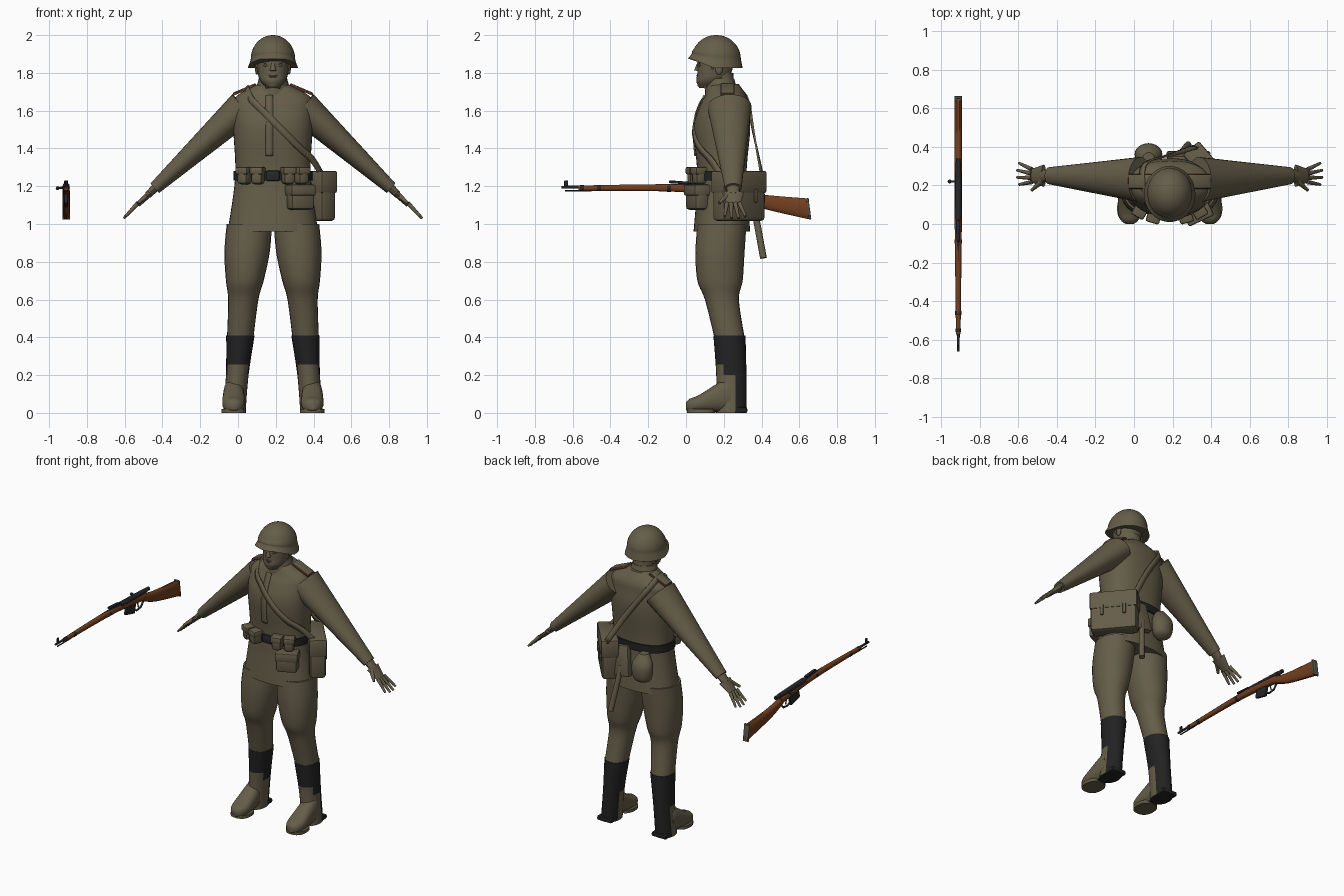
import bpy, bmesh, math
from mathutils import Vector, Matrix, Euler

cube = bpy.data.objects.get("Cube")
if cube:
    bpy.data.objects.remove(cube)

CENTRE = 0.185       # centre line of the figure
RIFLE = -0.91        # centre line of the rifle
ROUNDNESS = 0.85     # superellipse power of the tunic
X, Y, Z = Vector((1, 0, 0)), Vector((0, 1, 0)), Vector((0, 0, 1))
parts = []


def material(name, red, green, blue):
    mat = bpy.data.materials.new(name)
    mat.use_nodes = True
    colour = (red, green, blue, 1)
    mat.diffuse_color = colour
    mat.node_tree.nodes["Principled BSDF"].inputs["Base Color"].default_value = colour
    return mat


OLIVE = material("olive cloth", 0.13, 0.11, 0.066)
BLACK = material("black leather", 0.016, 0.016, 0.017)
WOOD = material("brown wood", 0.17, 0.05, 0.014)
STEEL = material("dark steel", 0.02, 0.02, 0.023)
RED = material("red piping", 0.16, 0.04, 0.02)
GREY = material("worn butt plate", 0.1, 0.09, 0.07)


def finish(name, bm, mat):
    bmesh.ops.recalc_face_normals(bm, faces=bm.faces)
    mesh = bpy.data.meshes.new(name)
    bm.to_mesh(mesh)
    bm.free()
    mesh.materials.append(mat)
    ob = bpy.data.objects.new(name, mesh)
    bpy.context.collection.objects.link(ob)
    parts.append(ob)
    return ob


def smooth_path(rows, steps):
    """Catmull-Rom curve through rows of numbers."""
    last = len(rows) - 1
    result = []
    for i in range(last):
        before, start, end, after = (Vector(rows[min(max(j, 0), last)]) for j in range(i - 1, i + 3))
        for step in range(steps):
            t = step / steps
            leave, arrive = (end - before) / 2, (after - start) / 2
            bend = start.lerp(end, t * t * (3 - 2 * t))
            result.append(bend + leave * t * (1 - t) ** 2 - arrive * t * t * (1 - t))
    return result + [Vector(rows[last])]


def skin(name, rings, mat, u, v, sides, power=1.0):
    """Closed skin over superellipse rings, each a centre and two radii."""
    bm = bmesh.new()
    loops = []
    for centre, wide, deep in rings:
        loop = []
        for i in range(sides):
            angle = math.tau * i / sides
            c, s = (math.copysign(abs(w) ** power, w) for w in (math.cos(angle), math.sin(angle)))
            loop.append(bm.verts.new(centre + u * wide * c + v * deep * s))
        loops.append(loop)
    for lower, upper in zip(loops, loops[1:]):
        for i in range(sides):
            bm.faces.new((lower[i], lower[i - 1], upper[i - 1], upper[i]))
    bm.faces.new(loops[0])
    bm.faces.new(loops[-1])
    return finish(name, bm, mat)


def loft(name, rows, mat=OLIVE, x=CENTRE, lean=0.0, v=Y, sides=24, power=ROUNDNESS, steps=5):
    """Rows of y, z, half width and half depth; lean shifts x with height."""
    rings = [(Vector((x + lean * z, y, z)), wide, deep) for y, z, wide, deep in smooth_path(rows, steps)]
    return skin(name, rings, mat, X, v, sides, power)


def rod(name, start, end, r_start, r_end, mat=OLIVE, flat=1.0, sides=12):
    start, end = Vector(start), Vector(end)
    along = (end - start).normalized()
    v = X if abs(along.y) > 0.9 else Y
    v = (v - along * v.dot(along)).normalized()
    rings = [(start, r_start, r_start * flat), (end, r_end, r_end * flat)]
    return skin(name, rings, mat, v.cross(along), v, sides)


def box(name, centre, size, mat=OLIVE, tilt=0, turn=0, pitch=0, bevel=0.01):
    bm = bmesh.new()
    rotation = Euler([math.radians(a) for a in (pitch, tilt, turn)]).to_matrix().to_4x4()
    bmesh.ops.create_cube(bm, size=1, matrix=Matrix.Translation(centre) @ rotation @ Matrix.Diagonal((*size, 1)))
    bmesh.ops.bevel(bm, geom=bm.edges[:], offset=min(bevel, min(size) / 3), segments=2, affect='EDGES', profile=0.5)
    return finish(name, bm, mat)


def pouch(name, centre, size, turn):
    """Bag body with a slightly larger flap over its upper half."""
    width, depth, height = size
    box(name, centre, size, turn=turn, bevel=0.02)
    flap = Vector(centre) + Z * height * 0.3
    box(name + "_flap", flap, (width + 0.008, depth + 0.01, height * 0.45), turn=turn)


def ball(name, centre, size, mat=OLIVE):
    bm = bmesh.new()
    matrix = Matrix.Translation(centre) @ Matrix.Diagonal((*size, 1))
    bmesh.ops.create_uvsphere(bm, u_segments=20, v_segments=12, radius=1, matrix=matrix)
    return finish(name, bm, mat)


def ribbon(name, points, width):
    """Strap lying flat on the body along a path."""
    bm = bmesh.new()
    path = smooth_path(points, 4)
    pairs = []
    for i, point in enumerate(path):
        tangent = path[min(i + 1, len(path) - 1)] - path[max(i - 1, 0)]
        outward = point - Vector((CENTRE, 0.2, 1.5))
        outward.z /= 2
        side = tangent.cross(outward).normalized() * width / 2
        pairs.append((bm.verts.new(point - side), bm.verts.new(point + side)))
    for a, b in zip(pairs, pairs[1:]):
        bm.faces.new((a[0], a[1], b[1], b[0]))
    solid = finish(name, bm, OLIVE).modifiers.new("thickness", 'SOLIDIFY')
    solid.thickness, solid.offset = 0.01, 0


def mirror(first):
    """Copy every part made since index first to the other side of the figure."""
    for ob in parts[first:]:
        mesh = ob.data.copy()
        mesh.transform(Matrix.Translation(X * CENTRE * 2) @ Matrix.Scale(-1, 4, X))
        mesh.flip_normals()
        twin = bpy.data.objects.new("left_" + ob.name, mesh)
        ob.name = "right_" + ob.name
        bpy.context.collection.objects.link(twin)
        parts.append(twin)


# Tunic
TUNIC = [(0.19, 0.96, 0.24, 0.15), (0.19, 1.25, 0.2, 0.13), (0.19, 1.5, 0.21, 0.15), (0.2, 1.62, 0.21, 0.13),
         (0.21, 1.68, 0.19, 0.11), (0.2, 1.74, 0.08, 0.08)]
loft("tunic", TUNIC, sides=40)


def chest(x, z, lift=0.0):
    """Point on the front of the tunic, lifted off the cloth."""
    for low, high in zip(TUNIC, TUNIC[1:]):
        if low[1] <= z <= high[1]:
            y, z, wide, deep = Vector(low).lerp(Vector(high), (z - low[1]) / (high[1] - low[1]))
    reach = min(abs(x - CENTRE) / wide, 1) ** (2 / ROUNDNESS)
    return Vector((x, y - deep * (1 - reach) ** (ROUNDNESS / 2) - lift, z))


ribbon("front_placket", [chest(CENTRE - 0.02, 1.36 + i * 0.08) for i in range(5)], 0.04)
loft("collar", [(0.19, 1.68, 0.1, 0.09), (0.18, 1.77, 0.075, 0.075)], power=1)
loft("belt", [(0.19, z, 0.21, 0.14) for z in (1.23, 1.28)], BLACK, sides=40, steps=1)
box("belt_buckle", chest(CENTRE, 1.255, 0.01), (0.07, 0.02, 0.055), STEEL)

# Head
loft("neck", [(0.19, 1.68, 0.07, 0.07), (0.18, 1.8, 0.065, 0.07)], power=1)
loft("head", [(0.11, 1.72, 0.03, 0.04), (0.13, 1.755, 0.065, 0.075), (0.15, 1.8, 0.08, 0.09),
              (0.16, 1.9, 0.085, 0.1)], power=0.95)
rod("nose", (CENTRE, 0.07, 1.86), (CENTRE, 0.06, 1.81), 0.008, 0.017)
box("brow", (CENTRE, 0.075, 1.86), (0.1, 0.02, 0.02))
for z in (1.775, 1.785):
    ball("lip", (CENTRE, 0.065, z), (0.025, 0.01, 0.006))
ball("chin", (CENTRE, 0.08, 1.74), (0.03, 0.02, 0.02))
first = len(parts)
ball("eye", (CENTRE - 0.035, 0.075, 1.84), (0.015, 0.01, 0.007))
ball("ear", (CENTRE - 0.085, 0.175, 1.825), (0.01, 0.02, 0.035))
rod("chin_strap", (CENTRE - 0.09, 0.15, 1.85), (CENTRE - 0.03, 0.1, 1.72), 0.007, 0.007)
mirror(first)

# Helmet: quarter-circle dome, flared rim, front edge raised
dome = [math.pi / 2 * (1 - i / 8) for i in range(9)]
helmet = loft("helmet", [(0.16, 1.87 + 0.13 * math.sin(a), 0.001 + 0.117 * math.cos(a), 0.001 + 0.13 * math.cos(a))
                         for a in dome] + [(0.155, 1.825, 0.133, 0.145)], sides=36, power=1)
for v in helmet.data.vertices:
    skirt = min(max((1.93 - v.co.z) * 10, 0), 1)
    v.co.z += skirt * 0.4 * min(max(0.15 - v.co.y, 0), 0.12)

# Arms, hands and shoulder boards
first = len(parts)
wrist, knuckles = Vector((-0.44, 0.25, 1.19)), Vector((-0.53, 0.25, 1.1))
rod("sleeve", (0.03, 0.23, 1.62), wrist, 0.09, 0.034, flat=1.3, sides=24)
rod("wrist", wrist - (knuckles - wrist) / 4, wrist.lerp(knuckles, 0.4), 0.024, 0.019, flat=1.6)
rod("palm", wrist.lerp(knuckles, 0.3), knuckles, 0.018, 0.011, flat=3.2)
for i in range(4):
    spread = i - 1.5
    base = knuckles + Y * spread * 0.022 + Z * 0.01
    bent = abs(spread) * 0.01
    rod("finger", base, (bent - 0.61, 0.26 + spread * 0.037, 1.025 + bent), 0.012, 0.007)
rod("thumb", wrist.lerp(knuckles, 0.3) - Y * 0.02, (-0.53, 0.175, 1.11), 0.016, 0.008)
board = Vector((0.035, 0.22, 1.71))
box("shoulder_piping", board, (0.136, 0.076, 0.01), RED, tilt=-23)
box("shoulder_board", board + Z * 0.004, (0.13, 0.07, 0.014), tilt=-23)

# Breeches and tall boots, leaning outwards towards the ground
STANCE = {"x": -0.02, "lean": 0.08}
loft("breeches_leg", [(0.19, 1, 0.12, 0.13), (0.18, 0.85, 0.12, 0.13), (0.18, 0.7, 0.1, 0.12), (0.19, 0.6, 0.08, 0.09),
                      (0.23, 0.4, 0.07, 0.08)], **STANCE, power=0.95)
boots = [loft("boot_shaft", [(0.24, 0, 0.06, 0.08), (0.24, 0.2, 0.06, 0.08), (0.23, 0.41, 0.075, 0.085)],
              **STANCE, power=1, steps=12),
         loft("boot_foot", [(0, 0.035, 0.02, 0.02), (0.02, 0.04, 0.045, 0.035), (0.07, 0.05, 0.06, 0.045),
                            (0.2, 0.09, 0.055, 0.085), (0.24, 0.09, 0.05, 0.08)], x=-0.023, v=Z),
         loft("boot_sole", [(0.08, 0, 0.065, 0.075), (0.08, 0.02, 0.065, 0.075)], x=-0.023, steps=1),
         box("boot_heel", (-0.02, 0.27, 0.015), (0.11, 0.11, 0.03))]
for ob in boots:
    ob.data.materials.append(BLACK)
    for face in ob.data.polygons:
        c = face.center
        underside = face.normal.z < -0.9 and c.y > 0.1
        face.material_index = int(underside or c.z > 0.25 or c.y > 0.26 or (c.y > 0.2 and c.z > 0.2))
mirror(first)

# Pouches on the belt, turned to follow the waist
first = len(parts)
for x in (0.035, 0.105):
    pouch("cartridge_pouch", chest(x, 1.255, 0.02), (0.064, 0.075, 0.09), turn=200 * (x - CENTRE))
mirror(first)
pouch("grenade_pouch", chest(0.33, 1.14, 0.02), (0.135, 0.085, 0.13), turn=25)

# Satchel on the left hip, with its shoulder strap
pouch("satchel", (0.39, 0.28, 1.145), (0.29, 0.1, 0.26), turn=130)
facing = Vector((0.77, 0.64, 0))
for shift in (-0.07, 0.07):
    tab = Vector((0.39, 0.28, 1.15)) + facing * 0.055 + facing.cross(Z) * shift
    box("satchel_tab", tab, (0.02, 0.012, 0.07), turn=130)
slope = [0.33 - i * 0.065 for i in range(5)]
ribbon("satchel_strap", [(0.45, 0.19, 1.25), (0.395, 0.13, 1.34)] + [chest(x, 1.73 - x, 0.005) for x in slope] +
       [(0.045, 0.21, 1.72), (0.06, 0.315, 1.67), (0.2, 0.36, 1.47), (0.32, 0.4, 1.27)], 0.035)

# Entrenching tool and canteen at the back
box("shovel_cover", (0.235, 0.345, 1.15), (0.11, 0.04, 0.2), pitch=8, tilt=8)
rod("shovel_handle", (0.235, 0.355, 1.12), (0.28, 0.41, 0.82), 0.017, 0.018)
loft("canteen", [(0.35, 1.05, 0.02, 0.02), (0.36, 1.08, 0.06, 0.05), (0.36, 1.17, 0.07, 0.055),
                 (0.34, 1.24, 0.03, 0.03)], x=0.075, power=1)

# Rifle, lying along y beside the figure
ALONG = {"x": RIFLE, "v": Z, "sides": 14}
loft("fore_stock", [(-0.57, 1.19, 0.012, 0.014), (-0.05, 1.19, 0.018, 0.02), (0.3, 1.16, 0.02, 0.025)], WOOD, **ALONG)
loft("butt_stock", [(0.27, 1.16, 0.02, 0.024), (0.4, 1.12, 0.02, 0.037), (0.65, 1.08, 0.02, 0.056)], WOOD, **ALONG)
box("butt_plate", (RIFLE, 0.65, 1.08), (0.04, 0.012, 0.115), GREY, pitch=8)


def fitting(name, start, end, r_start, r_end):
    """Steel rod on the rifle between two y, z points."""
    rod(name, (RIFLE, *start), (RIFLE, *end), r_start, r_end, STEEL)


fitting("barrel", (-0.66, 1.195), (0.05, 1.2), 0.007, 0.014)
fitting("cleaning_rod", (-0.64, 1.175), (-0.5, 1.175), 0.004, 0.004)
fitting("receiver", (0.03, 1.2), (0.3, 1.195), 0.019, 0.015)
fitting("cocking_piece", (0.3, 1.195), (0.34, 1.195), 0.014, 0.012)
fitting("trigger", (0.22, 1.145), (0.23, 1.11), 0.004, 0.004)
guard = [(0.17, 1.115), (0.21, 1.095), (0.255, 1.1), (0.29, 1.14)]
for start, end in zip(guard, guard[1:]):
    fitting("trigger_guard", start, end, 0.006, 0.006)
for y in (-0.56, -0.47, -0.1):
    radius = 0.021 + y * 0.01
    fitting("barrel_band", (y, 1.19), (y + 0.02, 1.19), radius, radius)
rod("bolt_handle", (RIFLE, 0.22, 1.195), (RIFLE - 0.04, 0.22, 1.19), 0.006, 0.006, STEEL)
ball("bolt_knob", (RIFLE - 0.045, 0.22, 1.19), (0.01, 0.01, 0.01), STEEL)
box("magazine", (RIFLE, 0.14, 1.13), (0.02, 0.1, 0.065), STEEL, pitch=-14)
box("rear_sight", (RIFLE, -0.035, 1.22), (0.02, 0.11, 0.015), STEEL, pitch=-4)
box("front_sight", (RIFLE, -0.635, 1.215), (0.01, 0.02, 0.03), STEEL)

# Smooth shading with sharp edges kept
bpy.ops.object.select_all(action='DESELECT')
for ob in parts:
    ob.select_set(True)
bpy.context.view_layer.objects.active = parts[0]
bpy.ops.object.shade_smooth_by_angle(angle=math.radians(40))
